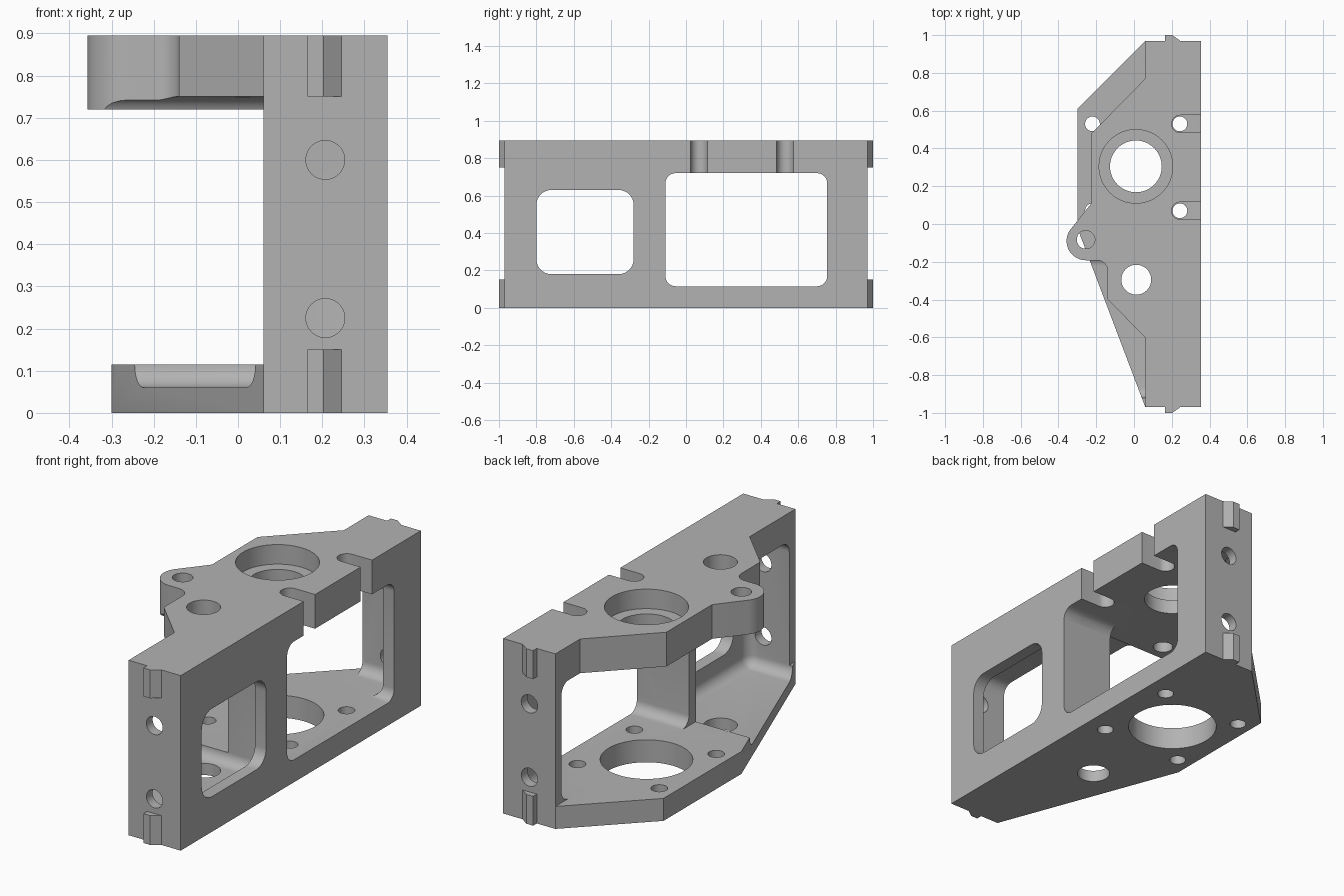
import bpy, bmesh
from math import cos, sin, radians
from mathutils import Vector

cube = bpy.data.objects.get("Cube")
if cube:
    bpy.data.objects.remove(cube, do_unlink=True)

HEIGHT, FLOOR, CEILING = 0.895, 0.115, 0.72
INNER, OUTER, END = 0.06, 0.355, 0.97

metal = bpy.data.materials.new("machined_grey")
metal.use_nodes = True
grey = (0.45, 0.45, 0.45, 1)
metal.diffuse_color = grey
metal.node_tree.nodes["Principled BSDF"].inputs["Base Color"].default_value = grey


def finish(name, bm):
    bmesh.ops.recalc_face_normals(bm, faces=bm.faces)
    mesh = bpy.data.meshes.new(name)
    bm.to_mesh(mesh)
    bm.free()
    mesh.materials.append(metal)
    obj = bpy.data.objects.new(name, mesh)
    bpy.context.collection.objects.link(obj)
    return obj


def prism(name, outline, low, high, axis="z"):
    """Extrude an outline along an axis: z takes (x, y), x takes (y, z), y takes (x, z)."""
    place = {"z": lambda a, b, c: (a, b, c),
             "x": lambda a, b, c: (c, a, b),
             "y": lambda a, b, c: (a, c, b)}[axis]
    bm = bmesh.new()
    face = bm.faces.new([bm.verts.new(place(a, b, low)) for a, b in outline])
    new = bmesh.ops.extrude_face_region(bm, geom=[face])["geom"]
    shift = Vector(place(0, 0, high - low))
    bmesh.ops.translate(bm, vec=shift, verts=[v for v in new if isinstance(v, bmesh.types.BMVert)])
    return finish(name, bm)


def arc(cx, cy, r, start, end, steps=12):
    angles = [radians(start + (end - start) * i / steps) for i in range(steps + 1)]
    return [(cx + r * cos(t), cy + r * sin(t)) for t in angles]


def circle(cx, cy, r):
    return arc(cx, cy, r, 0, 360, 48)[:-1]


def rectangle(a0, a1, b0, b1, r=0):
    if not r:
        return [(a0, b0), (a1, b0), (a1, b1), (a0, b1)]
    return (arc(a1 - r, b1 - r, r, 0, 90, 8) + arc(a0 + r, b1 - r, r, 90, 180, 8)
            + arc(a0 + r, b0 + r, r, 180, 270, 8) + arc(a1 - r, b0 + r, r, 270, 360, 8))


def combine(target, tool, operation="DIFFERENCE"):
    mod = target.modifiers.new("shape", "BOOLEAN")
    mod.operation, mod.solver, mod.object = operation, "EXACT", tool
    bpy.ops.object.select_all(action="DESELECT")
    bpy.context.view_layer.objects.active = target
    target.select_set(True)
    bpy.ops.object.modifier_apply(modifier=mod.name)
    bpy.data.objects.remove(tool, do_unlink=True)


def pocket(y0, y1, z0, z1, radius=0.055):
    """Box cutter with filleted edges, open toward -x."""
    obj = prism("pocket_cutter", rectangle(-0.8, 0.292, y0, y1), z0, z1)
    bm = bmesh.new()
    bm.from_mesh(obj.data)
    bmesh.ops.bevel(bm, geom=bm.edges[:], offset=radius, segments=8, profile=0.5, affect="EDGES")
    bm.to_mesh(obj.data)
    bm.free()
    return obj


# Upright spine with the two side plates
body = prism("bracket_body", rectangle(INNER, OUTER, -END, END), 0, HEIGHT)
bottom_outline = [(0.2, -END), (0.2, END), (INNER, END), (-0.3, 0.61), (-0.3, -0.02), (INNER, -END)]
combine(body, prism("bottom_plate", bottom_outline, 0, FLOOR), "UNION")
ear = arc(-0.255, -0.09, 0.102, 142, 270, 20)
ear_fillet = arc(-0.195, -0.247, 0.055, 90, 0, 8)
top_outline = ([(0.2, 0.77), (INNER, 0.77), (-0.225, 0.48), (-0.225, 0.11)] + ear + ear_fillet
               + [(-0.14, -0.4), (INNER, -0.6), (0.2, -0.6)])
combine(body, prism("top_plate", top_outline, CEILING, HEIGHT), "UNION")

# Pockets and windows
combine(body, pocket(-0.92, -0.165, 0.06, 0.75))
combine(body, pocket(-0.11, 0.92, FLOOR, CEILING))
combine(body, prism("small_window", rectangle(-0.8, -0.28, 0.18, 0.63, 0.08), 0.2, 0.5, "x"))
combine(body, prism("large_window", rectangle(-0.11, 0.755, FLOOR, CEILING, 0.055), 0.1, 0.5, "x"))

# Bearing bores
combine(body, prism("bearing_hole", circle(0.01, 0.305, 0.137), 0.5, 1))
combine(body, prism("bearing_seat", circle(0.01, 0.305, 0.195), HEIGHT - 0.1, 1))
combine(body, prism("bottom_bore", circle(0.01, 0.305, 0.215), -0.1, 0.3))

# Bolt holes below, open slots above
for y in (0.07, 0.53):
    for x in (-0.22, 0.243):
        combine(body, prism("bolt_hole", circle(x, y, 0.039), -0.1, 0.3))
    slot = arc(0.245, y, 0.046, 90, 270) + [(0.5, y - 0.046), (0.5, y + 0.046)]
    combine(body, prism("slot", slot, 0.6, 1))

# Shaft hole through both plates, ear hole
combine(body, prism("shaft_hole", circle(0.012, -0.295, 0.079), -0.1, 1))
combine(body, prism("ear_hole", circle(-0.255, -0.083, 0.048), 0.5, 1))

# Screw holes through both end walls
for side in (-1, 1):
    for z in (0.225, 0.6):
        combine(body, prism("end_hole", circle(0.207, z, 0.046), side * 0.85, side * 1.1, "y"))

# Locating keys on the end walls
keys = []
for side, end in ((-1, "front"), (1, "back")):
    for low, high, level in ((0, 0.15, "lower"), (0.75, HEIGHT, "upper")):
        outline = [(0.165, side * 0.96), (0.165, side), (0.203, side),
                   (0.245, side * END), (0.245, side * 0.96)]
        keys.append(prism(f"{end}_{level}_key", outline, low, high))

bpy.ops.object.select_all(action="DESELECT")
body.select_set(True)
bpy.context.view_layer.objects.active = body
bpy.ops.object.shade_smooth_by_angle(angle=radians(30))
